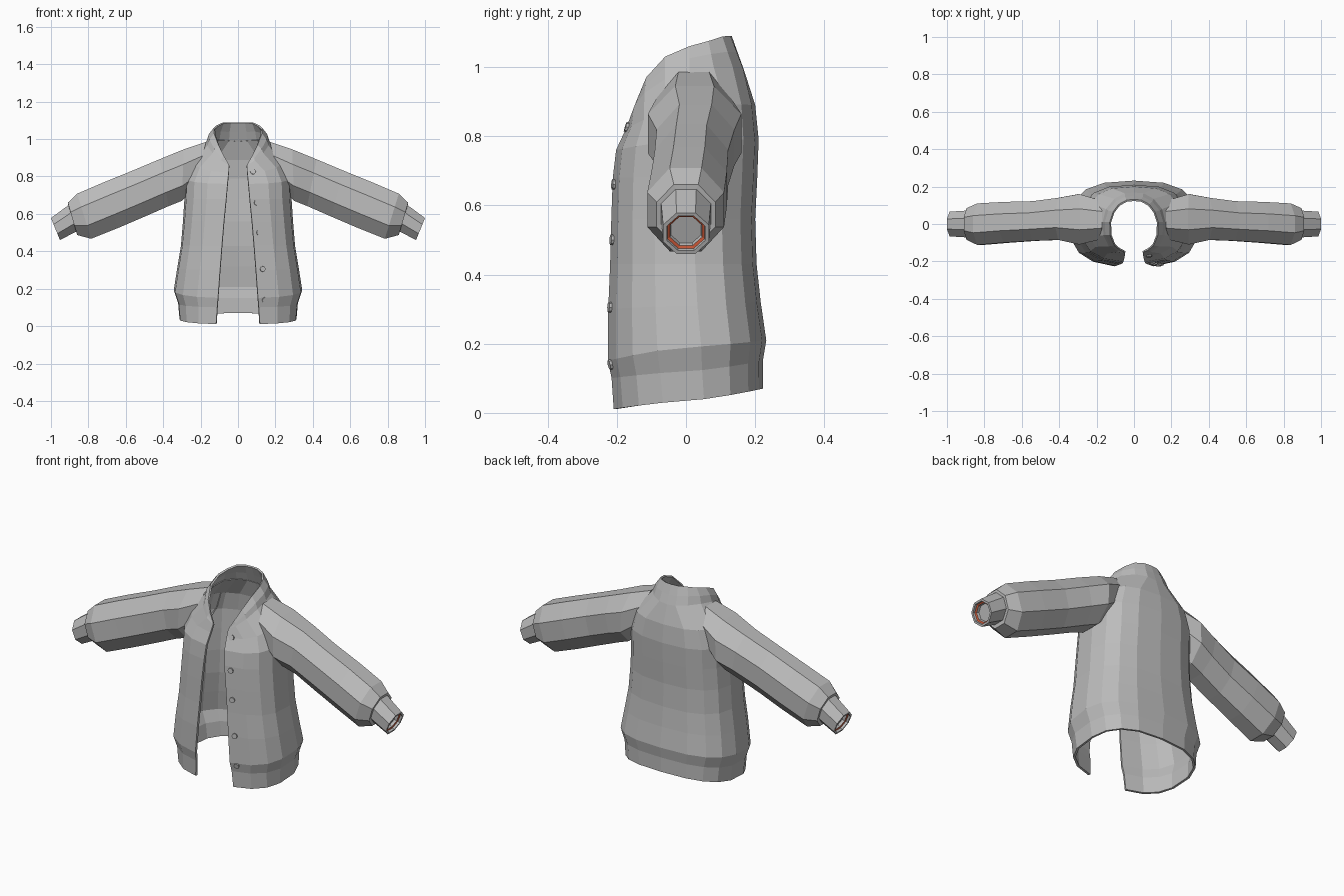
import bpy, math
from mathutils import Vector
from mathutils.bvhtree import BVHTree

if "Cube" in bpy.data.objects:
    bpy.data.objects.remove(bpy.data.objects["Cube"])


def material(name, rgb):
    m = bpy.data.materials.new(name)
    m.diffuse_color = (*rgb, 1)
    m.use_nodes = True
    m.node_tree.nodes["Principled BSDF"].inputs["Base Color"].default_value = m.diffuse_color
    return m


GREY = material("grey cloth", (0.5, 0.5, 0.5))
RED = material("red lining", (0.6, 0.1, 0.04))


def loft(name, rings, closed=False, cap=False):
    """Skin a list of equal-length rings with quads."""
    n = len(rings[0])
    verts = [p for r in rings for p in r]
    faces = []
    for k in range(len(rings) - 1):
        for i in range(n if closed else n - 1):
            j = (i + 1) % n
            faces.append((k * n + i, k * n + j, (k + 1) * n + j, (k + 1) * n + i))
    if cap:
        last = (len(rings) - 1) * n
        verts.append(sum((Vector(p) for p in rings[-1]), Vector()) / n)
        faces += [(last + i, last + (i + 1) % n, len(verts) - 1) for i in range(n)]
    me = bpy.data.meshes.new(name)
    me.from_pydata(verts, [], faces)
    me.materials.append(GREY)
    ob = bpy.data.objects.new(name, me)
    bpy.context.collection.objects.link(ob)
    return ob


def mirror(ob):
    ob.modifiers.new("mirror", "MIRROR").use_clip = False


def thicken(ob, t):
    s = ob.modifiers.new("thickness", "SOLIDIFY")
    s.thickness, s.offset = t, -1


def both_sides(half):
    """Right half, front to back, continued round the left side."""
    return half + [(-x, y, z) for x, y, z in reversed(half[:-1])]


N, P = 8, 0.75


def body_ring(zf, zs, zb, w, yf, yb, gap):
    half, mid = [], (yf + yb) / 2
    a0 = math.asin((gap / w) ** (1 / P))
    for i in range(N + 1):
        a = a0 + (math.pi - a0) * i / N
        c = -math.cos(a)
        x = w * max(math.sin(a), 0) ** P if i < N else 0
        y = mid + (yb - yf) / 2 * math.copysign(abs(c) ** P, c)
        z = zs + (zb - zs) * c if c > 0 else zs - (zf - zs) * c
        half.append((x, y, z))
    return both_sides(half)


# Body: front, side and back height, half width, front y, back y, opening
levels = [
    (.01, .035, .07, .315, -.215, .222, .117),
    (.10, .12, .15, .322, -.22, .222, .111),
    (.15, .19, .21, .345, -.23, .232, .107),
    (.30, .31, .32, .326, -.228, .216, .096),
    (.43, .43, .43, .306, -.222, .204, .086),
    (.56, .56, .56, .295, -.218, .20, .075),
    (.68, .68, .68, .287, -.213, .206, .063),
    (.76, .79, .79, .285, -.203, .21, .056),
    (.82, .895, .89, .25, -.175, .20, .05),
]
neck = both_sides([(.047, -.155, .86), (.09, -.15, .885), (.135, -.12, .925),
                   (.163, -.06, .965), (.168, .01, .99), (.15, .08, 1.0),
                   (.105, .135, 1.0), (.05, .165, .995), (0, .168, .99)])
collar_top = both_sides([(.05, -.15, .867), (.075, -.14, .91), (.105, -.115, .97),
                         (.128, -.06, 1.03), (.13, .01, 1.06), (.112, .065, 1.075),
                         (.082, .105, 1.088), (.04, .128, 1.09), (0, .132, 1.09)])
body = loft("jacket_body", [body_ring(*l) for l in levels] + [neck])
body_tree = BVHTree.FromPolygons([v.co for v in body.data.vertices],
                                 [p.vertices for p in body.data.polygons])
thicken(body, .012)

# Collar, bulging slightly between base and top edge
middle = [((a[0] + b[0]) * .5 * 1.05, (a[1] + b[1]) / 2, (a[2] + b[2]) / 2)
          for a, b in zip(neck, collar_top)]
collar = loft("collar", [neck, middle, collar_top])
thicken(collar, .01)


def tube_ring(top, bottom, y0, y1, sides=8):
    """Flat-topped ring between a top and a bottom point in the x-z plane."""
    c = Vector(((top[0] + bottom[0]) / 2, (y0 + y1) / 2, (top[1] + bottom[1]) / 2))
    k = 1 / math.cos(math.pi / sides)
    up = Vector((top[0] - bottom[0], 0, top[1] - bottom[1])) / 2 * k
    side = Vector((0, (y1 - y0) / 2 * k, 0))
    return [c + side * math.cos(a) + up * math.sin(a)
            for a in (math.tau * (i + .5) / sides for i in range(sides))]


# Sleeves
sleeve = loft("sleeve", [
    tube_ring((.17, .985), (.24, .73), -.085, .13),
    tube_ring((.29, .945), (.30, .67), -.11, .16),
    tube_ring((.42, .892), (.37, .642), -.085, .14),
    tube_ring((.56, .833), (.50, .585), -.09, .122),
    tube_ring((.72, .768), (.64, .525), -.10, .118),
    tube_ring((.86, .708), (.785, .467), -.112, .11),
    tube_ring((.91, .66), (.86, .487), -.085, .085),
    tube_ring((.907, .645), (.865, .51), -.07, .07),
], closed=True)
mirror(sleeve)

# Cuffs with a recessed opening and a thin red lining band
END_T, END_B = Vector((1.0, .578)), Vector((.952, .46))


def cuff_end(scale, depth):
    c = (END_T + END_B) / 2 - Vector((.92, -.39)) * depth
    h = (END_T - END_B) / 2 * scale
    return tube_ring(c + h, c - h, -.066 * scale, .066 * scale)


cuff = loft("cuff", [
    tube_ring((.905, .648), (.86, .508), -.072, .072),
    cuff_end(1, 0), cuff_end(.84, 0), cuff_end(.82, .012),
    cuff_end(.70, .016), cuff_end(.66, .03),
], closed=True, cap=True)
cuff.data.materials.append(RED)
for p in cuff.data.polygons:
    if p.index // 8 == 3:
        p.material_index = 1
mirror(cuff)

# Buttons, seated on the left front panel
for x, z in [(.08, .825), (.1, .66), (.113, .5), (.132, .305), (.143, .14)]:
    hit, normal, _, _ = body_tree.ray_cast(Vector((x, -1, z)), Vector((0, 1, 0)))
    if hit is None:
        continue
    bpy.ops.mesh.primitive_cylinder_add(vertices=8, radius=.015, depth=.016, location=hit)
    button = bpy.context.object
    button.name = "button"
    button.rotation_euler = normal.to_track_quat("Z", "Y").to_euler()
    button.data.materials.append(GREY)
